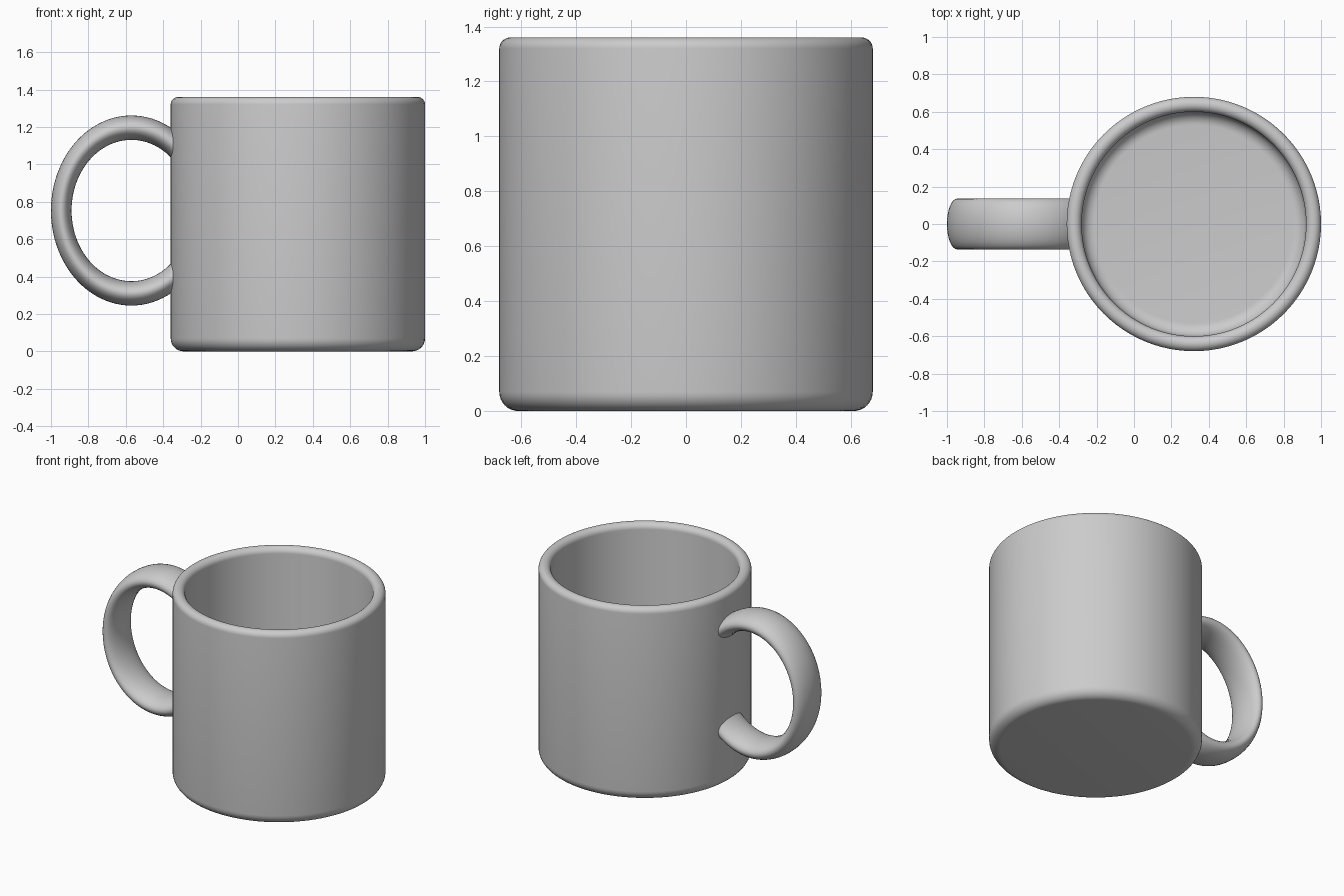
import bpy, bmesh
from math import sin, cos, pi, radians

cube = bpy.data.objects.get("Cube")
if cube:
    bpy.data.objects.remove(cube)

grey = bpy.data.materials.new("grey ceramic")
grey.use_nodes = True
colour = (0.6, 0.6, 0.6, 1)
grey.diffuse_color = colour
grey.node_tree.nodes["Principled BSDF"].inputs["Base Color"].default_value = colour


def finish(bm, name):
    bmesh.ops.recalc_face_normals(bm, faces=bm.faces)
    mesh = bpy.data.meshes.new(name)
    bm.to_mesh(mesh)
    bm.free()
    mesh.materials.append(grey)
    obj = bpy.data.objects.new(name, mesh)
    bpy.context.collection.objects.link(obj)
    bpy.ops.object.select_all(action="DESELECT")
    obj.select_set(True)
    bpy.context.view_layer.objects.active = obj
    bpy.ops.object.shade_smooth_by_angle(angle=radians(35))
    return obj


def arc(cx, cz, r, start, end, steps=8):
    """Points on a circular fillet, angles in degrees."""
    angles = [radians(start + (end - start) * i / steps) for i in range(steps + 1)]
    return [(cx + r * cos(a), cz + r * sin(a)) for a in angles]


# Cup: lathed profile with rounded foot, rim and inner floor
radius, height, wall, floor, fillet = 0.68, 1.36, 0.08, 0.08, 0.07
inner = radius - wall
lip = wall / 2
profile = [(0, 0)]
profile += arc(radius - fillet, fillet, fillet, -90, 0)
profile += arc(radius - lip, height - lip, lip, 0, 180, 16)
profile += arc(inner - fillet, floor + fillet, fillet, 0, -90)
profile += [(0, floor)]

bm = bmesh.new()
verts = [bm.verts.new((r, 0, z)) for r, z in profile]
edges = [bm.edges.new(pair) for pair in zip(verts, verts[1:])]
bmesh.ops.spin(bm, geom=verts + edges, cent=(0, 0, 0), axis=(0, 0, 1),
               angle=2 * pi, steps=96, use_merge=True)
bmesh.ops.remove_doubles(bm, verts=bm.verts, dist=0.0001)
cup = finish(bm, "cup")
cup.location.x = 0.32

# Handle: stretched ring, cut off inside the cup wall
ring_n, tube_n = 96, 32
bm = bmesh.new()
rings = []
for i in range(ring_n):
    a = 2 * pi * i / ring_n
    ring = []
    for j in range(tube_n):
        b = 2 * pi * j / tube_n
        reach = 1 + 0.147 * cos(b)
        ring.append(bm.verts.new((-0.57 + 0.375 * reach * cos(a),
                                  0.136 * sin(b),
                                  0.753 + 0.443 * reach * sin(a))))
    rings.append(ring)
for i in range(ring_n):
    p, q = rings[i], rings[(i + 1) % ring_n]
    for j in range(tube_n):
        k = (j + 1) % tube_n
        bm.faces.new((p[j], p[k], q[k], q[j]))
bmesh.ops.bisect_plane(bm, geom=bm.verts[:] + bm.edges[:] + bm.faces[:],
                       plane_co=(-0.31, 0, 0), plane_no=(1, 0, 0), clear_outer=True)
bmesh.ops.holes_fill(bm, edges=[e for e in bm.edges if e.is_boundary])
finish(bm, "handle")
